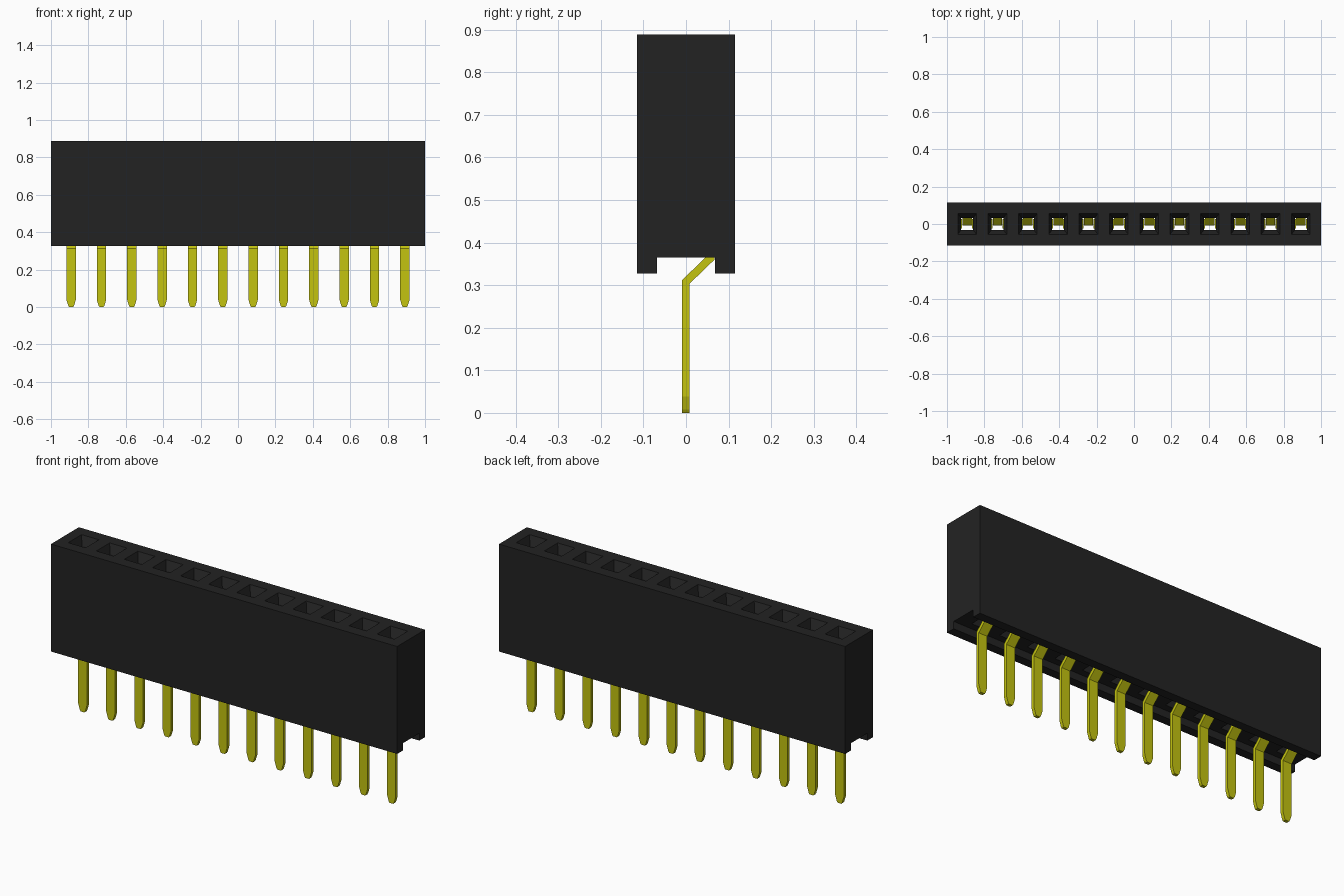
import bpy, bmesh
from mathutils import Matrix

cube = bpy.data.objects.get("Cube")
if cube:
    bpy.data.objects.remove(cube)

COUNT, PITCH = 12, 0.1622
CENTRES = [(i - (COUNT - 1) / 2) * PITCH for i in range(COUNT)]


def material(name, rgb):
    m = bpy.data.materials.new(name)
    m.use_nodes = True
    m.diffuse_color = (*rgb, 1)
    bsdf = m.node_tree.nodes["Principled BSDF"]
    bsdf.inputs["Base Color"].default_value = (*rgb, 1)
    bsdf.inputs["Roughness"].default_value = 0.6
    return m


BLACK = material("black plastic", (0.0165, 0.0165, 0.0165))
YELLOW = material("yellow metal", (0.55, 0.55, 0.005))


def finish(bm, name, mat):
    bmesh.ops.recalc_face_normals(bm, faces=bm.faces)
    mesh = bpy.data.meshes.new(name)
    bm.to_mesh(mesh)
    bm.free()
    mesh.materials.append(mat)
    ob = bpy.data.objects.new(name, mesh)
    bpy.context.collection.objects.link(ob)
    return ob


def loft(bm, rings):
    """Bridge rings of equal length and cap both ends."""
    loops = [[bm.verts.new(p) for p in ring] for ring in rings]
    n = len(loops[0])
    for a, b in zip(loops, loops[1:]):
        for i in range(n):
            j = (i + 1) % n
            bm.faces.new((a[i], a[j], b[j], b[i]))
    bm.faces.new(loops[0])
    bm.faces.new(loops[-1])


def rect(x, hx, hy, z):
    return [(x - hx, -hy, z), (x + hx, -hy, z), (x + hx, hy, z), (x - hx, hy, z)]


# Housing: grooved section extruded along x
section = [(-0.115, 0.327), (-0.068, 0.327), (-0.068, 0.365), (0.068, 0.365),
           (0.068, 0.327), (0.115, 0.327), (0.115, 0.888), (-0.115, 0.888)]
bm = bmesh.new()
loft(bm, [[(x, y, z) for y, z in section] for x in (-1, 1)])
housing = finish(bm, "housing", BLACK)

# Funnel-mouthed sockets running right through the housing
bm = bmesh.new()
for x in CENTRES:
    loft(bm, [rect(x, 0.032, 0.032, 0.34), rect(x, 0.032, 0.032, 0.842),
              rect(x, 0.050, 0.055, 0.888), rect(x, 0.050, 0.055, 0.93)])
cutter = finish(bm, "socket_cutter", BLACK)
cutter.hide_render = True
mod = housing.modifiers.new("sockets", 'BOOLEAN')
mod.operation = 'DIFFERENCE'
mod.solver = 'EXACT'
mod.object = cutter
bpy.context.view_layer.objects.active = housing
bpy.ops.object.modifier_apply(modifier=mod.name)
bpy.data.objects.remove(cutter)

# Pin: flat strip with a tapered tip, cranked back into the housing
# each row: front y, front z, back y, back z, half width
rows = [(-0.009, 0.0, 0.008, 0.0, 0.011),
        (-0.009, 0.008, 0.008, 0.008, 0.016),
        (-0.009, 0.038, 0.008, 0.038, 0.025),
        (-0.009, 0.312, 0.008, 0.303, 0.025),
        (0.050, 0.369, 0.067, 0.360, 0.025),
        (0.050, 0.420, 0.067, 0.420, 0.025)]
bm = bmesh.new()
loft(bm, [[(-h, yf, zf), (h, yf, zf), (h, yb, zb), (-h, yb, zb)]
          for yf, zf, yb, zb, h in rows])
first_pin = finish(bm, "pin_1", YELLOW)

# Contact: two thin leaves lining the socket
bm = bmesh.new()
for side in (-1, 1):
    bmesh.ops.create_cube(bm, size=1, matrix=Matrix.Translation((side * 0.0295, 0.002, 0.56))
                          @ Matrix.Diagonal((0.005, 0.050, 0.36, 1)))
first_contact = finish(bm, "contact_1", YELLOW)

# Repeat pins and contacts along the row
for first, label in ((first_pin, "pin"), (first_contact, "contact")):
    first.location.x = CENTRES[0]
    for i, x in enumerate(CENTRES[1:], 2):
        ob = bpy.data.objects.new(f"{label}_{i}", first.data)
        ob.location.x = x
        bpy.context.collection.objects.link(ob)
